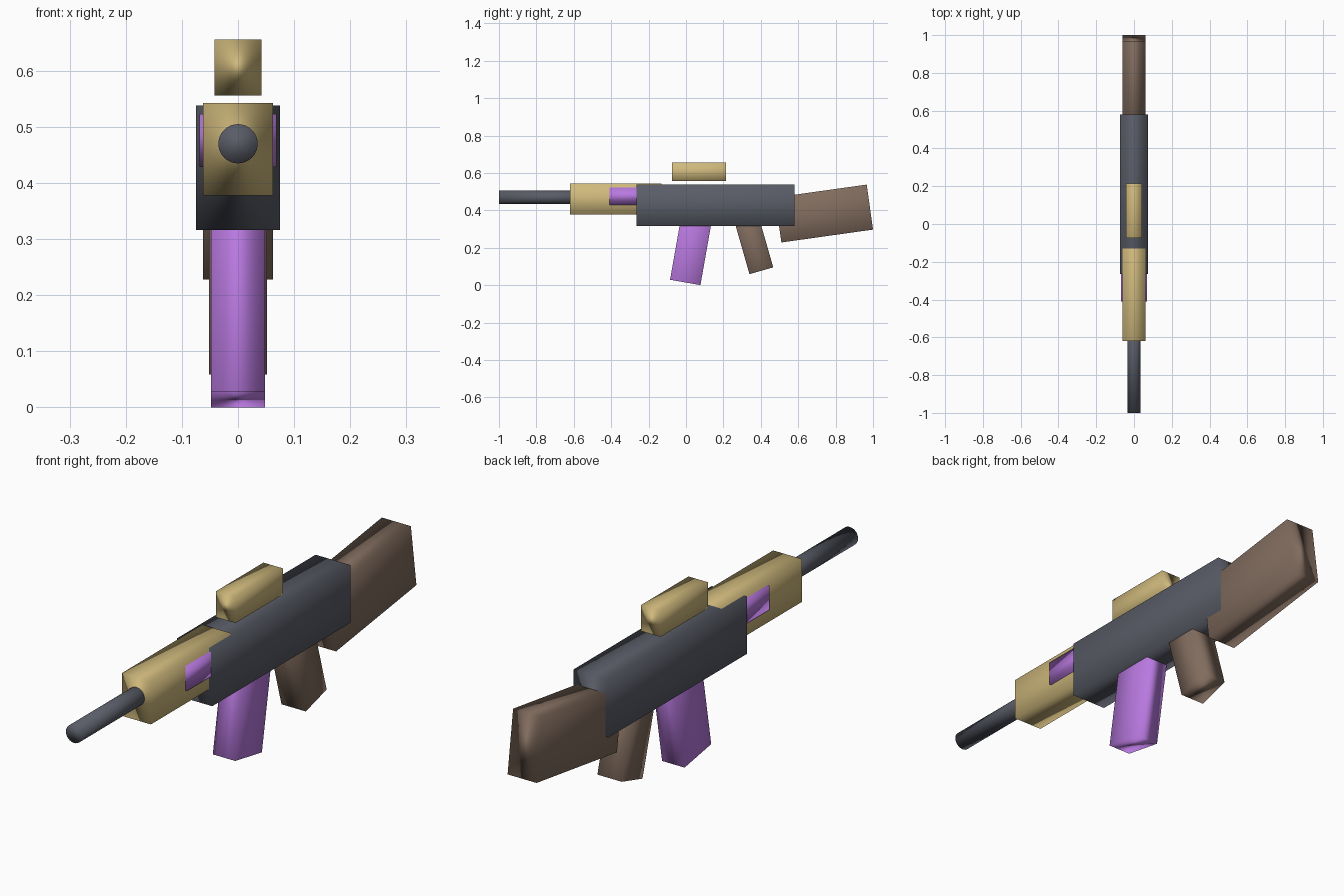
import bpy
from math import radians, sin, cos

cube = bpy.data.objects.get("Cube")
if cube:
    bpy.data.objects.remove(cube, do_unlink=True)


def material(name, rgb):
    mat = bpy.data.materials.new(name)
    mat.use_nodes = True
    color = (*rgb, 1.0)
    mat.diffuse_color = color
    mat.node_tree.nodes["Principled BSDF"].inputs["Base Color"].default_value = color
    return mat


def finish(name, mat):
    obj = bpy.context.object
    obj.name = obj.data.name = name
    obj.data.materials.append(mat)
    for face in obj.data.polygons:
        face.use_smooth = True
    return obj


def box(name, mat, width, depth, height, y, z, tilt=0.0, x=0.0):
    """Softly shaded block, centred at (x, y, z) and tilted about the x axis."""
    bpy.ops.mesh.primitive_cube_add(size=1, location=(x, y, z))
    obj = finish(name, mat)
    obj.scale = (width, depth, height)
    obj.rotation_euler.x = radians(tilt)
    return obj


def hanging_box(name, mat, width, depth, length, y, z, tilt):
    """Tilted block placed by the centre of its lower end."""
    a = radians(tilt)
    return box(name, mat, width, depth, length,
               y - sin(a) * length / 2, z + cos(a) * length / 2, tilt)


gunmetal = material("gunmetal grey", (0.10, 0.108, 0.135))
gold = material("sand gold", (0.62, 0.48, 0.20))
brown = material("stock brown", (0.22, 0.15, 0.112))
purple = material("bright purple", (0.48, 0.19, 0.74))

# Body, handguard and sight
box("receiver", gunmetal, 0.15, 0.845, 0.222, 0.158, 0.427)
box("handguard", gold, 0.124, 0.49, 0.165, -0.375, 0.4605)
box("sight", gold, 0.084, 0.29, 0.10, 0.07, 0.606)

# Accent block passing through the handguard, showing on both sides
box("side_accent", purple, 0.138, 0.24, 0.094, -0.29, 0.476)

# Barrel
bpy.ops.mesh.primitive_cylinder_add(vertices=32, radius=0.035, depth=0.6,
                                    location=(0, -0.7, 0.47),
                                    rotation=(radians(90), 0, 0))
finish("barrel", gunmetal)

# Tilted stock, magazine and grip
box("stock", brown, 0.124, 0.495, 0.243, 0.738, 0.383, 8)
hanging_box("magazine", purple, 0.096, 0.165, 0.36, -0.004, 0.0145, -10)
hanging_box("grip", brown, 0.104, 0.132, 0.30, 0.403, 0.077, 16)
